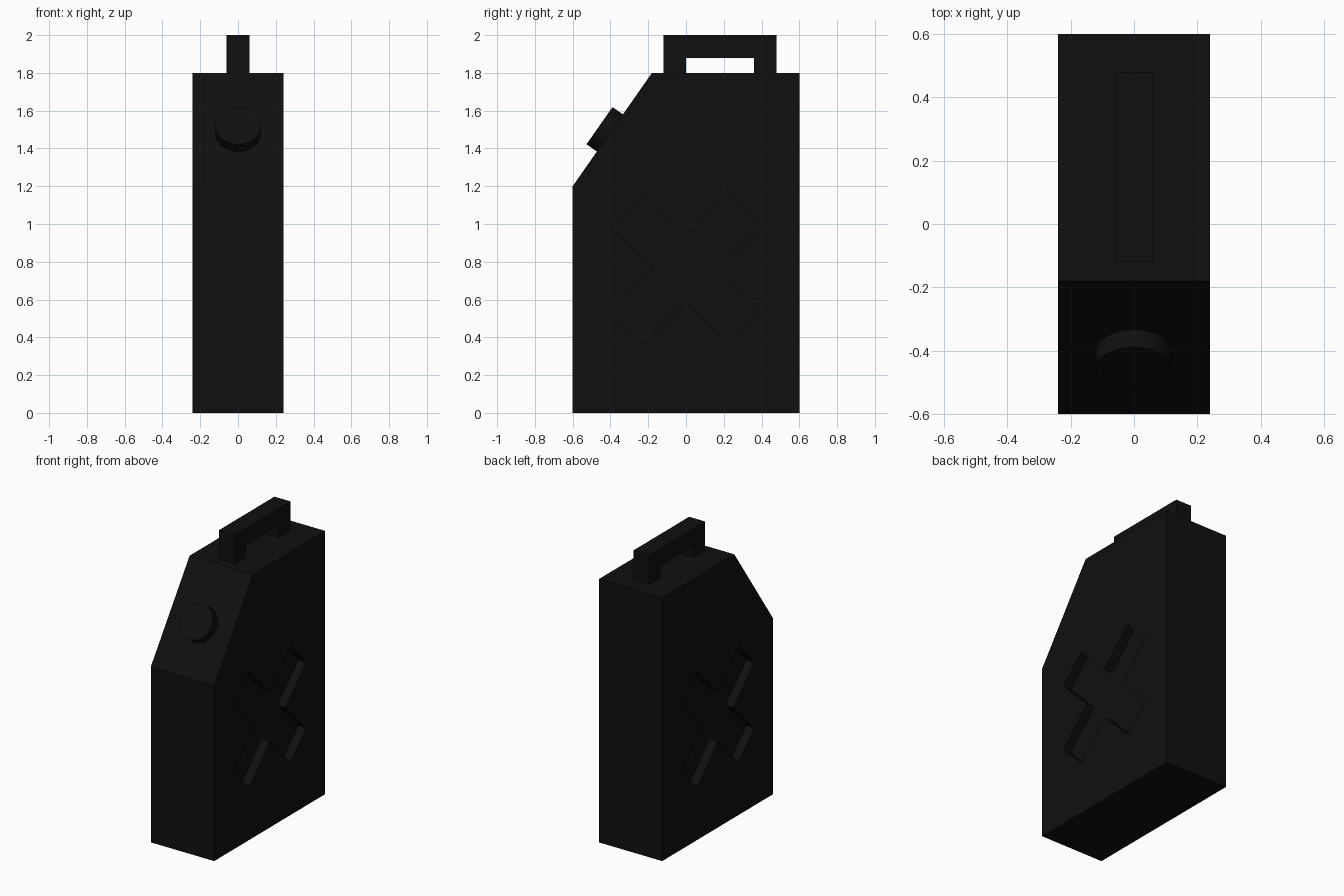
import bpy, bmesh, math
from mathutils import Vector, Matrix

if "Cube" in bpy.data.objects:
    bpy.data.objects.remove(bpy.data.objects["Cube"])

black = bpy.data.materials.new("black_paint")
black.diffuse_color = (0.005, 0.005, 0.005, 1)
black.use_nodes = True
black.node_tree.nodes["Principled BSDF"].inputs["Base Color"].default_value = black.diffuse_color


def finish(bm, name):
    bmesh.ops.recalc_face_normals(bm, faces=bm.faces)
    mesh = bpy.data.meshes.new(name)
    bm.to_mesh(mesh)
    bm.free()
    obj = bpy.data.objects.new(name, mesh)
    bpy.context.collection.objects.link(obj)
    mesh.materials.append(black)
    return obj


def extrude_profile(name, points, x0, x1):
    """Extrude a (y, z) outline along x."""
    bm = bmesh.new()
    face = bm.faces.new([bm.verts.new((x0, y, z)) for y, z in points])
    new = bmesh.ops.extrude_face_region(bm, geom=[face])["geom"]
    bmesh.ops.translate(bm, vec=(x1 - x0, 0, 0),
                        verts=[v for v in new if isinstance(v, bmesh.types.BMVert)])
    return finish(bm, name)


# Can body with sloped front shoulder
W = 0.24
body = extrude_profile("can_body", [(-0.6, 0), (0.6, 0), (0.6, 1.8),
                                    (-0.18, 1.8), (-0.6, 1.2)], -W, W)

# Crossed stiffening recess pressed into both sides
arm, half, depth, cz = 0.44, 0.12, 0.06, 0.757
cross = []
for i in range(4):
    a = math.radians(45 + 90 * i)
    for u, v in ((arm, -half), (arm, half), (half, half)):
        cross.append((u * math.cos(a) - v * math.sin(a),
                      cz + u * math.sin(a) + v * math.cos(a)))
for side in (-1, 1):
    cutter = extrude_profile("recess_cutter", cross, side * (W - depth), side * (W + 0.1))
    cutter.hide_render = True
    mod = body.modifiers.new("recess", 'BOOLEAN')
    mod.operation, mod.solver, mod.object = 'DIFFERENCE', 'EXACT', cutter
    bpy.context.view_layer.objects.active = body
    bpy.ops.object.modifier_apply(modifier=mod.name)
    bpy.data.objects.remove(cutter)

# Carry handle
extrude_profile("handle", [(-0.12, 1.8), (0, 1.8), (0, 1.88), (0.36, 1.88),
                           (0.36, 1.8), (0.48, 1.8), (0.48, 2), (-0.12, 2)], -0.06, 0.06)

# Filler cap square to the sloped shoulder
normal = Vector((0, -0.6, 0.42)).normalized()
base = Vector((0, -0.403, 1.482))
lo, hi = -0.03, 0.067
bm = bmesh.new()
bmesh.ops.create_cone(bm, cap_ends=True, segments=32, radius1=0.12, radius2=0.12,
                      depth=hi - lo,
                      matrix=Matrix.Translation(base + normal * (lo + hi) / 2)
                      @ normal.to_track_quat('Z', 'Y').to_matrix().to_4x4())
cap = finish(bm, "filler_cap")
bpy.ops.object.select_all(action='DESELECT')
cap.select_set(True)
bpy.context.view_layer.objects.active = cap
bpy.ops.object.shade_smooth_by_angle(angle=math.radians(30))
